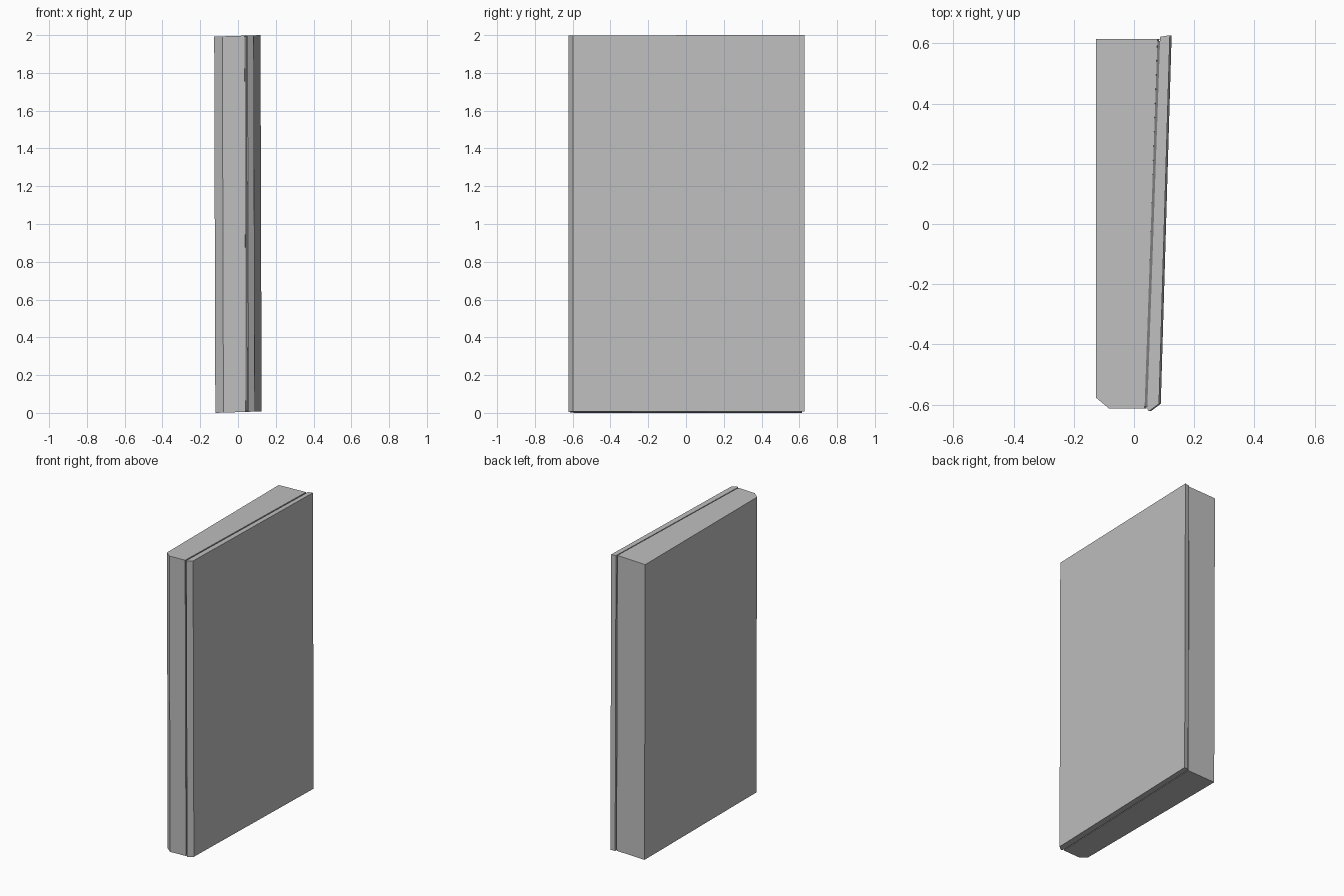
import bpy
import bmesh

if "Cube" in bpy.data.objects:
    bpy.data.objects.remove(bpy.data.objects["Cube"])


def material(name, value):
    mat = bpy.data.materials.new(name)
    mat.diffuse_color = (value, value, value, 1)
    mat.use_nodes = True
    mat.node_tree.nodes["Principled BSDF"].inputs["Base Color"].default_value = mat.diffuse_color
    return mat


GREY = material("light grey", 0.52)
DARK = material("dark grey", 0.2)
TILT = 0.032  # the slab leans very slightly sideways


def slab(name, outline, mat, inset=0.0):
    """Extrude a plan outline upwards, leaning it by the common tilt."""
    bm = bmesh.new()
    rings = []
    for low, lean in ((0.004 + inset, 0.003), (1.996 - inset, -0.003)):
        rings.append([bm.verts.new((x + lean, y, low + TILT * x))
                      for x, y in outline])
    bm.faces.new(rings[0])
    bm.faces.new(rings[1])
    n = len(outline)
    for i in range(n):
        j = (i + 1) % n
        bm.faces.new((rings[0][i], rings[0][j], rings[1][j], rings[1][i]))
    bmesh.ops.recalc_face_normals(bm, faces=bm.faces)
    mesh = bpy.data.meshes.new(name)
    bm.to_mesh(mesh)
    bm.free()
    mesh.materials.append(mat)
    obj = bpy.data.objects.new(name, mesh)
    bpy.context.collection.objects.link(obj)
    return obj


# Wedge-shaped main body with one chamfered front corner
slab("main_body", [(-0.123, 0.614), (0.081, 0.614), (0.038, -0.613),
                   (-0.08, -0.613), (-0.123, -0.577)], GREY)

# Thin recessed seam between the body and the cover
slab("seam_strip", [(0.081, 0.608), (0.09, 0.608), (0.049, -0.607),
                    (0.038, -0.607)], DARK, 0.004)

# Cover panel, angled along the seam, with a chamfered front edge
slab("cover_panel", [(0.09, 0.622), (0.122, 0.627), (0.086, -0.597),
                     (0.053, -0.622), (0.047, -0.615)], GREY)
